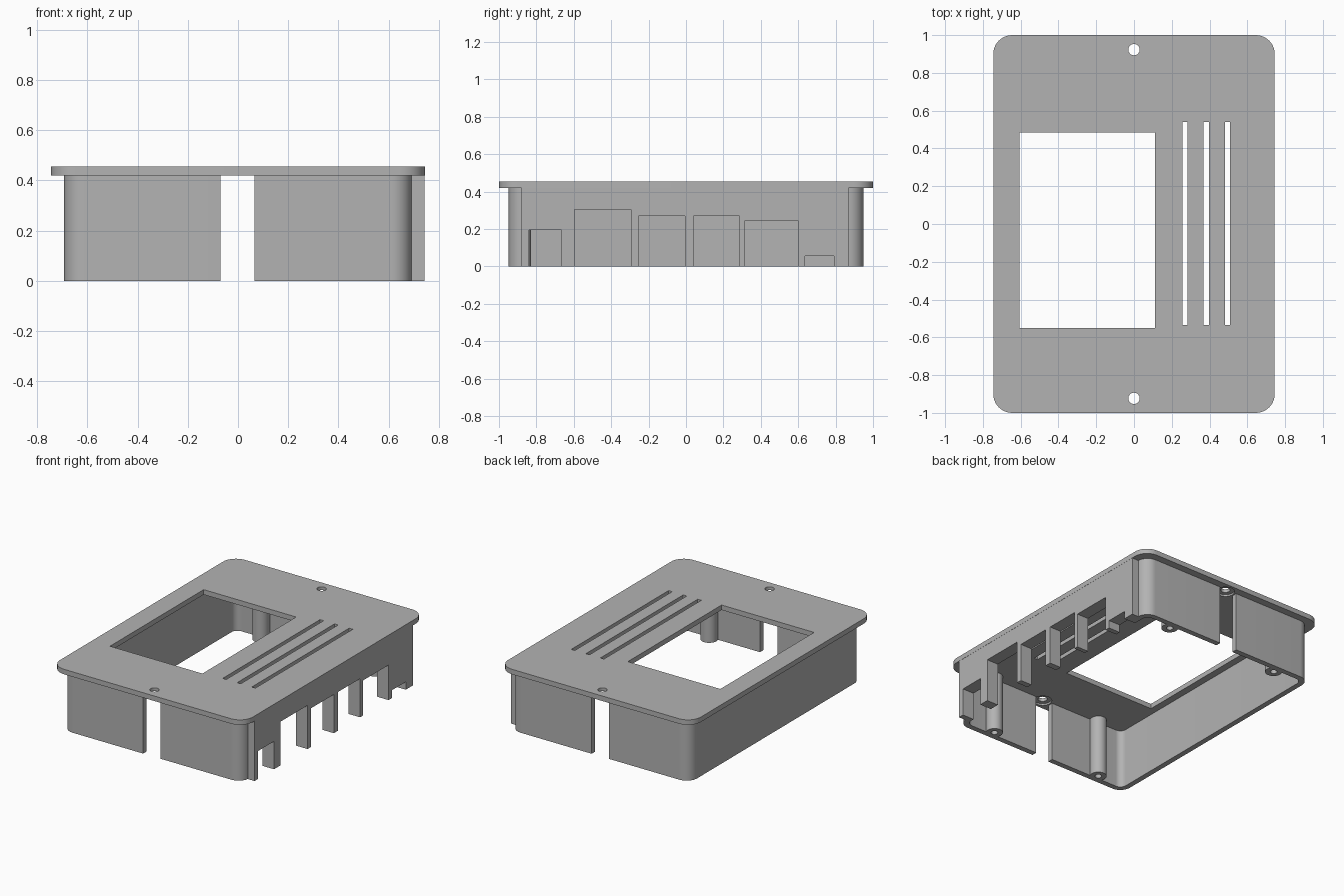
import bpy, bmesh, math

old = bpy.data.objects.get("Cube")
if old:
    bpy.data.objects.remove(old, do_unlink=True)

grey = bpy.data.materials.new("plain_grey")
grey.use_nodes = True
grey.diffuse_color = (0.45, 0.45, 0.45, 1)
grey.node_tree.nodes["Principled BSDF"].inputs["Base Color"].default_value = (0.45, 0.45, 0.45, 1)


def prism(name, outline, z0, z1):
    """Extrude a closed outline from z0 to z1."""
    bm = bmesh.new()
    face = bm.faces.new([bm.verts.new((x, y, z0)) for x, y in outline])
    top = bmesh.ops.extrude_face_region(bm, geom=[face])["geom"]
    for v in top:
        if isinstance(v, bmesh.types.BMVert):
            v.co.z = z1
    bmesh.ops.recalc_face_normals(bm, faces=bm.faces)
    mesh = bpy.data.meshes.new(name)
    bm.to_mesh(mesh)
    bm.free()
    mesh.materials.append(grey)
    obj = bpy.data.objects.new(name, mesh)
    bpy.context.collection.objects.link(obj)
    return obj


def box(name, x0, x1, y0, y1, z0, z1):
    return prism(name, [(x0, y0), (x1, y0), (x1, y1), (x0, y1)], z0, z1)


def rounded_box(name, hx, hy, r, z0, z1, steps=10):
    pts = []
    for q, (sx, sy) in enumerate([(1, 1), (-1, 1), (-1, -1), (1, -1)]):
        for i in range(steps + 1):
            a = math.pi / 2 * (q + i / steps)
            pts.append((sx * (hx - r) + r * math.cos(a), sy * (hy - r) + r * math.sin(a)))
    return prism(name, pts, z0, z1)


def disc(name, x, y, r, z0, z1, n=32):
    ring = [(x + r * math.cos(math.tau * i / n), y + r * math.sin(math.tau * i / n)) for i in range(n)]
    return prism(name, ring, z0, z1)


def combine(target, tool, operation):
    """Apply a boolean and drop the tool."""
    mod = target.modifiers.new("bool", "BOOLEAN")
    mod.operation, mod.solver, mod.object = operation, "EXACT", tool
    bpy.context.view_layer.objects.active = target
    bpy.ops.object.modifier_apply(modifier=mod.name)
    bpy.data.objects.remove(tool, do_unlink=True)


def cut(target, tool):
    combine(target, tool, "DIFFERENCE")


UNDER, TOP = 0.42, 0.455

# Cover plate with display window, vents and screw holes
cover = rounded_box("cover_plate", 0.745, 1.0, 0.1, UNDER, TOP)
cut(cover, box("window_cutter", -0.605, 0.11, -0.55, 0.485, 0.3, 0.6))
for x in (0.27, 0.382, 0.495):
    cut(cover, box("vent_cutter", x - 0.014, x + 0.014, -0.535, 0.54, 0.3, 0.6))
for y in (-0.923, 0.923):
    cut(cover, disc("hole_cutter", 0, y, 0.03, 0.3, 0.6))
    cut(cover, disc("recess_cutter", 0, y, 0.06, 0.3, UNDER + 0.012))

# Hollow wall shell
walls = rounded_box("walls", 0.693, 0.948, 0.08, 0, UNDER)
cut(walls, rounded_box("cavity_cutter", 0.655, 0.91, 0.045, -0.1, 0.6))

# Thick connector wall on the right-hand side
combine(walls, box("connector_wall", 0.66, 0.744, -0.88, 0.87, 0, UNDER), "UNION")

# Screw posts with pilot holes
for x in (-0.44, 0.44):
    for y in (-0.885, 0.885):
        combine(walls, disc("post", x, y, 0.055, 0, UNDER), "UNION")
for x in (-0.44, 0.44):
    for y in (-0.885, 0.885):
        cut(walls, disc("pilot_cutter", x, y, 0.022, -0.1, 0.3))

# Cable gap through front and back
cut(walls, box("gap_cutter", -0.07, 0.065, -1.2, 1.2, -0.1, 0.6))

# Connector openings: y start, y end, height
for y0, y1, h in [(-0.84, -0.665, 0.195), (-0.595, -0.295, 0.305), (-0.255, -0.005, 0.27),
                  (0.04, 0.285, 0.27), (0.315, 0.6, 0.245), (0.635, 0.79, 0.055)]:
    cut(walls, box("port_cutter", 0.6, 0.9, y0, y1, -0.1, h))

# Smooth round corners, keep crisp edges
for obj in (cover, walls):
    bpy.ops.object.select_all(action="DESELECT")
    obj.select_set(True)
    bpy.context.view_layer.objects.active = obj
    bpy.ops.object.shade_smooth_by_angle(angle=math.radians(30))
